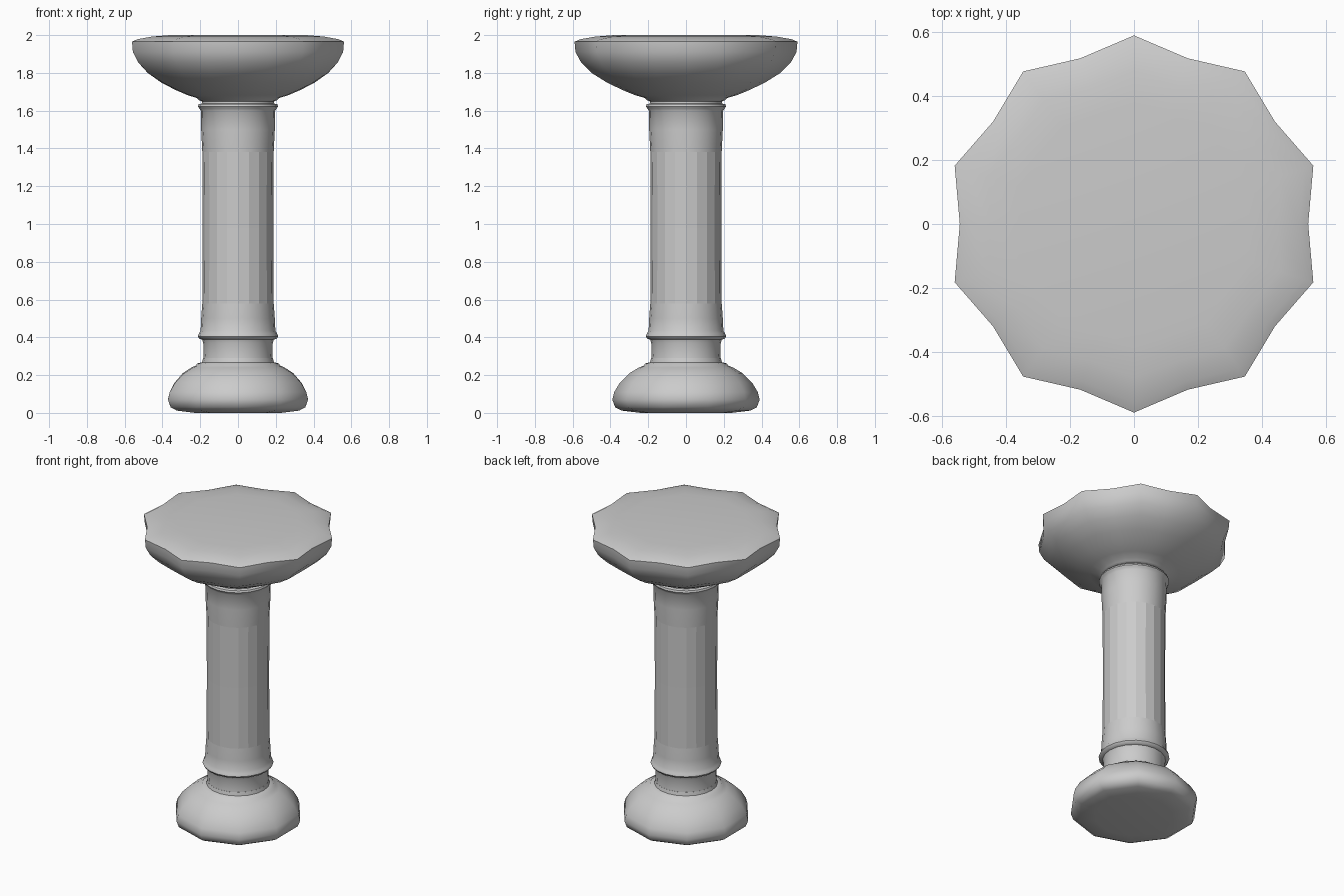
import bpy, bmesh, math

SIDES = 20  # ten corners alternating with ten edge midpoints


def lathe(name, profile, flat_span=None):
    """Revolve (corner radius, midpoint radius, z) rows into a capped solid."""
    bm = bmesh.new()
    rings = []
    for corner, mid, z in profile:
        ring = []
        for i in range(SIDES):
            a = math.pi / 2 + i * 2 * math.pi / SIDES
            r = mid if i % 2 else corner
            ring.append(bm.verts.new((r * math.cos(a), r * math.sin(a), z)))
        rings.append(ring)
    for low, high in zip(rings, rings[1:]):
        for i in range(SIDES):
            j = (i + 1) % SIDES
            bm.faces.new((low[i], low[j], high[j], high[i]))
    bm.faces.new(rings[0][::-1])
    bm.faces.new(rings[-1])
    mesh = bpy.data.meshes.new(name)
    bm.to_mesh(mesh)
    bm.free()
    obj = bpy.data.objects.new(name, mesh)
    bpy.context.collection.objects.link(obj)
    bpy.ops.object.select_all(action='DESELECT')
    obj.select_set(True)
    bpy.context.view_layer.objects.active = obj
    bpy.ops.object.shade_smooth_by_angle(angle=math.radians(50))
    # Faceted band keeps its flat faces
    if flat_span:
        for p in mesh.polygons:
            if flat_span[0] < p.center.z < flat_span[1]:
                p.use_smooth = False
    return obj


def round_rows(rows):
    return [(r, r, z) for r, z in rows]


# Bulging foot, ten-sided at its widest and round at the neck
lathe("base", [
    (0.24, 0.228, 0.0), (0.34, 0.323, 0.012), (0.375, 0.356, 0.03),
    (0.39, 0.371, 0.07), (0.38, 0.362, 0.11), (0.35, 0.336, 0.16),
    (0.30, 0.293, 0.21), (0.25, 0.247, 0.24), (0.225, 0.225, 0.25),
    (0.215, 0.215, 0.262), (0.19, 0.19, 0.268), (0.185, 0.185, 0.29)])

# Narrow neck, collar ring and faceted column
lathe("column", round_rows([
    (0.187, 0.265), (0.183, 0.30), (0.184, 0.37), (0.19, 0.388),
    (0.205, 0.393), (0.213, 0.405), (0.207, 0.42), (0.198, 0.435),
    (0.195, 0.50), (0.189, 0.58), (0.187, 0.98), (0.189, 1.38),
    (0.195, 1.50), (0.197, 1.60), (0.205, 1.612), (0.212, 1.622),
    (0.208, 1.634), (0.19, 1.638), (0.188, 1.665)]), flat_span=(0.58, 1.38))

# Flared bowl with a scalloped rim and closed, slightly domed top
lathe("bowl", [
    (0.19, 0.19, 1.648), (0.205, 0.205, 1.655), (0.22, 0.22, 1.668),
    (0.27, 0.267, 1.682), (0.34, 0.334, 1.711), (0.42, 0.408, 1.75),
    (0.50, 0.478, 1.80), (0.555, 0.522, 1.855), (0.585, 0.543, 1.91),
    (0.59, 0.545, 1.965), (0.56, 0.518, 1.978), (0.48, 0.45, 1.992),
    (0.38, 0.36, 2.0)])
